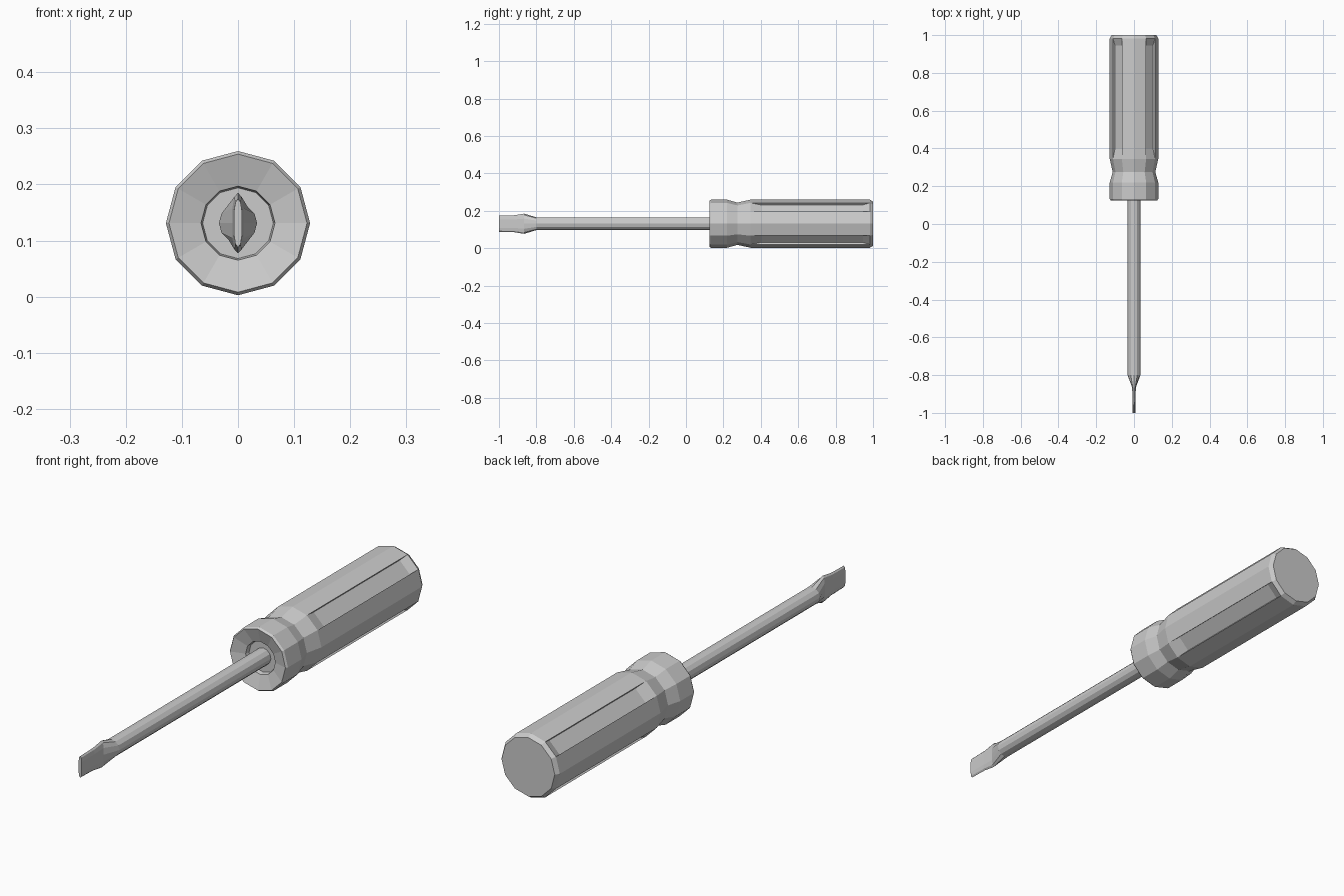
import bpy, bmesh, math

if "Cube" in bpy.data.objects:
    bpy.data.objects.remove(bpy.data.objects["Cube"])

CZ = 0.131   # height of the tool axis
N = 12       # sides of every section


def round_ring(y, r):
    return [(r * math.sin(i * math.tau / N), y, CZ + r * math.cos(i * math.tau / N))
            for i in range(N)]


def flat_ring(y, hx, hz):
    # flattened blade section with chamfered ends
    pts = []
    for i in range(N):
        a = i * math.tau / N
        x = max(-1, min(1, math.sin(a) * 1.3))
        pts.append((hx * x, y, CZ + hz * math.cos(a)))
    return pts


def loft(rings):
    bm = bmesh.new()
    vs = [[bm.verts.new(p) for p in ring] for ring in rings]
    for a, b in zip(vs, vs[1:]):
        for i in range(N):
            j = (i + 1) % N
            bm.faces.new((a[i], a[j], b[j], b[i]))
    bm.faces.new(vs[0])
    bm.faces.new(vs[-1])
    bmesh.ops.recalc_face_normals(bm, faces=bm.faces)
    return bm


def finish(bm, name):
    me = bpy.data.meshes.new(name)
    bm.to_mesh(me)
    bm.free()
    ob = bpy.data.objects.new(name, me)
    bpy.context.collection.objects.link(ob)
    return ob


# Handle: recessed front, collar, waist, grip and chamfered butt
GRIP0, GRIP1 = 0.345, 0.983
profile = [(0.16, 0.03), (0.16, 0.063), (0.142, 0.066), (0.125, 0.123),
           (0.133, 0.1285), (0.22, 0.1285), (0.275, 0.113),
           (GRIP0, 0.1285), (GRIP1, 0.1285), (1.0, 0.118)]
bm = loft([round_ring(y, r) for y, r in profile])

# Four long grooves sunk into the diagonal grip faces
grooves = []
for f in bm.faces:
    c = f.calc_center_median()
    if abs(c.y - (GRIP0 + GRIP1) / 2) < 0.01 and \
            abs(abs(c.x) - abs(c.z - CZ)) < 0.005:
        grooves.append(f)
bmesh.ops.inset_individual(bm, faces=grooves, thickness=0.002, depth=-0.014)
for f in grooves:
    for v in f.verts:
        v.co.y = 0.40 if v.co.y < 0.6 else 0.945
finish(bm, "handle")

# Shaft with flat blade tip
rings = [round_ring(0.17, 0.034), round_ring(-0.80, 0.034),
         flat_ring(-0.865, 0.010, 0.054), flat_ring(-0.92, 0.008, 0.045),
         flat_ring(-1.0, 0.007, 0.043)]
finish(loft(rings), "shaft_and_blade")
